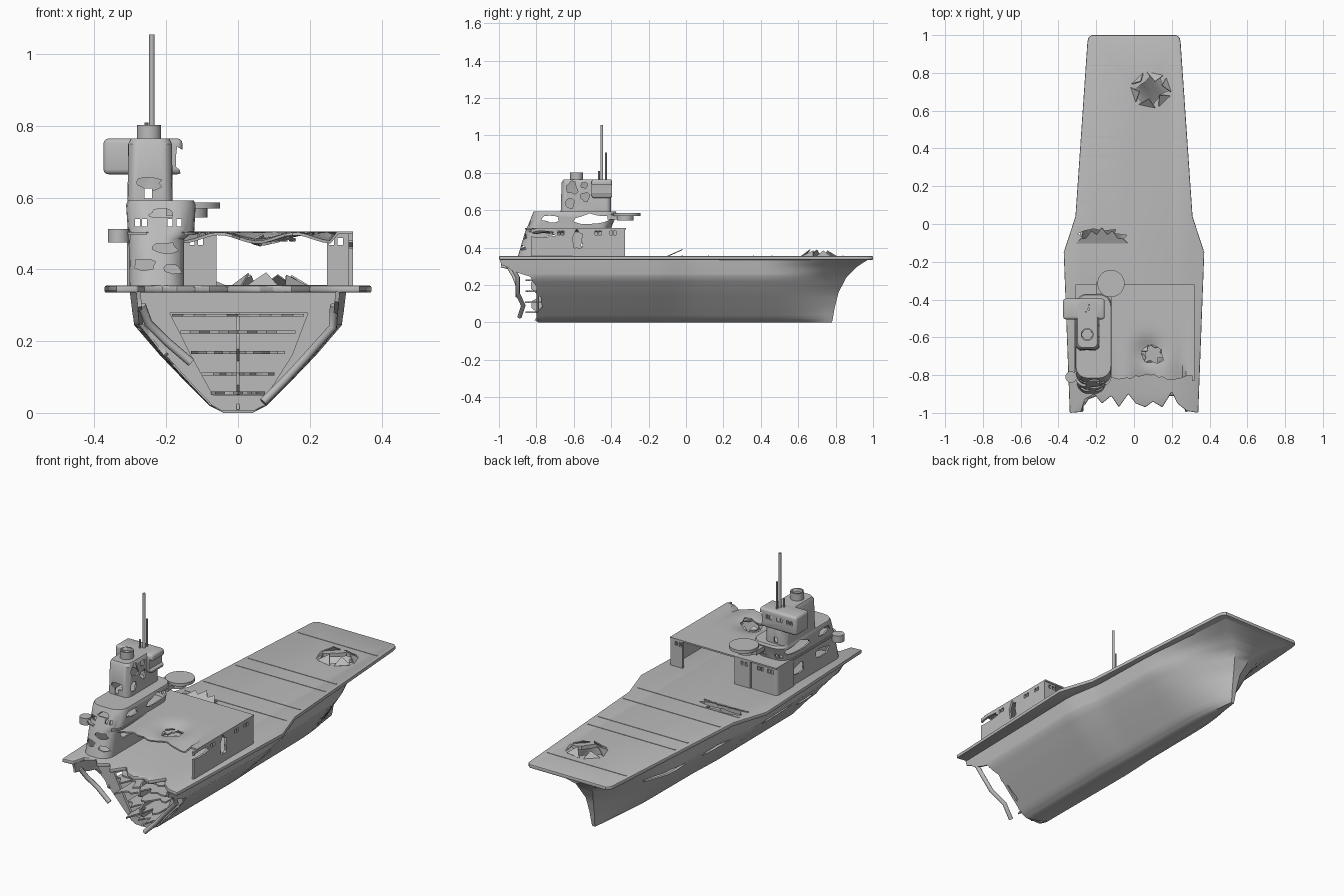
import bpy, bmesh, math, random

random.seed(4)
start = bpy.data.objects.get("Cube")
if start:
    bpy.data.objects.remove(start)

grey = bpy.data.materials.new("weathered grey")
grey.use_nodes = True
GREY = (0.5, 0.5, 0.5, 1)
grey.diffuse_color = GREY
for node in grey.node_tree.nodes:
    if node.type == 'BSDF_PRINCIPLED':
        node.inputs["Base Color"].default_value = GREY
AXES = {'x': lambda a, b, t: (t, a, b),
        'y': lambda a, b, t: (a, t, b),
        'z': lambda a, b, t: (a, b, t)}


def finish(name, bm):
    bmesh.ops.recalc_face_normals(bm, faces=bm.faces)
    mesh = bpy.data.meshes.new(name)
    bm.to_mesh(mesh)
    bm.free()
    ob = bpy.data.objects.new(name, mesh)
    bpy.context.collection.objects.link(ob)
    mesh.materials.append(grey)
    return ob


def activate(ob):
    bpy.ops.object.select_all(action='DESELECT')
    ob.select_set(True)
    bpy.context.view_layer.objects.active = ob


def modify(ob, kind, **props):
    mod = ob.modifiers.new(kind.lower(), kind)
    for key, value in props.items():
        setattr(mod, key, value)
    activate(ob)
    bpy.ops.object.modifier_apply(modifier=mod.name)
    return ob


def smooth(ob, angle=35):
    activate(ob)
    bpy.ops.object.shade_smooth_by_angle(angle=math.radians(angle))


def prism(name, points, t0, t1, axis='z'):
    bm = bmesh.new()
    low, high = ([bm.verts.new(AXES[axis](a, b, t)) for a, b in points] for t in (t0, t1))
    bm.faces.new(low)
    bm.faces.new(high)
    for i in range(len(points)):
        j = (i + 1) % len(points)
        bm.faces.new((low[i], low[j], high[j], high[i]))
    return finish(name, bm)


def box(name, x0, x1, y0, y1, z0, z1):
    return prism(name, [(x0, y0), (x1, y0), (x1, y1), (x0, y1)], z0, z1)


def disc(name, x, y, r, z0, z1, n=24):
    ring = [(x + r * math.cos(math.tau * k / n), y + r * math.sin(math.tau * k / n)) for k in range(n)]
    ob = prism(name, ring, z0, z1)
    smooth(ob)
    return ob


def cut(ob, cutter):
    cutter.hide_render = True
    modify(ob, 'BOOLEAN', operation='DIFFERENCE', solver='EXACT', object=cutter)
    bpy.data.objects.remove(cutter)


# Ragged hole punched along an axis
def rip(ob, axis, a, b, ra, rb, t0, t1, n=11):
    points = []
    for k in range(n):
        ang, r = math.tau * k / n, random.uniform(0.6, 1.15)
        points.append((a + ra * r * math.cos(ang), b + rb * r * math.sin(ang)))
    cut(ob, prism("rip_cutter", points, t0, t1, axis))


# Row of small rectangular windows
def windows(ob, axis, centres, b, t0, t1, w=0.007, h=0.01):
    for a in centres:
        cut(ob, prism("window_cutter", [(a - w, b - h), (a + w, b - h), (a + w, b + h), (a - w, b + h)], t0, t1, axis))


# Torn plates bent up round a hole
def petals(name, x, y, z, rx, ry, count, lift):
    bm = bmesh.new()
    for k in range(count):
        ang, half = math.tau * k / count + .3, 2.6 / count
        tip = (ang + random.uniform(-.2, .2), random.uniform(.5, .75), lift * random.uniform(.4, 1))
        bm.faces.new([bm.verts.new((x + rx * f * math.cos(t), y + ry * f * math.sin(t), z + h))
                      for t, f, h in ((ang - half, 1.05, 0), (ang + half, 1.05, 0), tip)])
    modify(finish(name, bm), 'SOLIDIFY', thickness=0.005)


# Hollow rounded tower lofted through rectangles (x0, x1, y0, y1, z)
def tower(name, rects, r=0.03, thick=0.008):
    bm, rings = bmesh.new(), []
    for x0, x1, y0, y1, z in rects:
        ring = []
        for q, (cx, cy) in enumerate(((x1 - r, y1 - r), (x0 + r, y1 - r), (x0 + r, y0 + r), (x1 - r, y0 + r))):
            for k in range(6):
                t = math.pi / 2 * (q + k / 5)
                ring.append(bm.verts.new((cx + r * math.cos(t), cy + r * math.sin(t), z)))
        rings.append(ring)
    for low, high in zip(rings, rings[1:]):
        for i in range(len(low)):
            j = (i + 1) % len(low)
            bm.faces.new((low[i], low[j], high[j], high[i]))
    bm.faces.new(rings[-1])
    return modify(finish(name, bm), 'SOLIDIFY', thickness=thick, offset=-1)


# Hull: levels of (z, half width, bow y, bow half width, stern y, fullness)
LEVELS = [(0, .04, .78, .008, -.79, 2.2), (.02, .08, .785, .01, -.79, 2.2), (.08, .14, .795, .014, -.8, 2.2),
          (.16, .217, .815, .022, -.8, 2), (.245, .29, .86, .05, -.83, 1.8), (.295, .297, .91, .12, -.985, 1.5),
          (.337, .302, .975, .21, -.995, 1.3)]
BEAM = [(-1, .94), (-.15, 1), (.04, .89), (1, .8)]


def interpolate(table, value):
    for low, high in zip(table, table[1:]):
        if value <= high[0]:
            f = (value - low[0]) / (high[0] - low[0])
            return [p + (q - p) * f for p, q in zip(low, high)]
    return table[-1]


heights = [p[0] + (q[0] - p[0]) * k / 3 for p, q in zip(LEVELS, LEVELS[1:]) for k in range(3)] + [LEVELS[-1][0]]
bm, sides, STEPS = bmesh.new(), {1: [], -1: []}, 38
for side, rows in sides.items():
    for z in heights:
        _, mid, bow, tip, stern, power = interpolate(LEVELS, z)
        row = []
        for i in range(STEPS + 1):
            y = stern + (bow - stern) * i / STEPS
            full = mid * interpolate(BEAM, y)[1]
            half = tip + (full - tip) * (1 - max(0, (y - .4) / (bow - .4)) ** power)
            tear = random.uniform(-.01, .035) if i == 0 and z < .3 else 0
            row.append(bm.verts.new((side * half, y + tear, z)))
        rows.append(row)
    for low, high in zip(rows, rows[1:]):
        for i in range(STEPS):
            bm.faces.new((low[i], low[i + 1], high[i + 1], high[i]))
for i in range(STEPS):
    bm.faces.new((sides[1][0][i], sides[1][0][i + 1], sides[-1][0][i + 1], sides[-1][0][i]))
for j in range(len(heights) - 1):
    bm.faces.new((sides[1][j][-1], sides[1][j + 1][-1], sides[-1][j + 1][-1], sides[-1][j][-1]))
hull = modify(finish("hull", bm), 'SOLIDIFY', thickness=0.012, offset=-1)
for y, z, length in ((.48, .23, .13), (.1, .22, .12), (-.38, .23, .13), (-.68, .18, .07)):
    rip(hull, 'x', y, z, length, .018, -.4, -.1, 15)
smooth(hull, 45)


# Broken stern: open bulkhead, torn floors and centre divider
def section(y0, y1, name):
    half = [(interpolate(LEVELS, z)[1] * .95 - .005, max(z, .006)) for z in heights]
    return prism(name, half + [(-x, z) for x, z in reversed(half)], y0, y1, 'y')


bulkhead = section(-.8, -.785, "stern_bulkhead")
cut(bulkhead, prism("opening_cutter", [(-.19, .278), (.195, .278), (.15, .16), (.08, .05), (-.07, .05), (-.13, .16)], -.9, -.7, 'y'))
section(-.5, -.49, "inner_bulkhead")
for number, z in enumerate((.055, .108, .168, .225, .272)):
    half = .075 + .5 * (z - .055)
    edge = [(-half + 2 * half * k / 12, -.81 - random.uniform(-.03, .05)) for k in range(13)]
    prism("torn_floor_%d" % number, edge + [(half, -.5), (-half, -.5)], z - .004, z + .004)
divider = [(-.8 - random.uniform(-.03, .03), .01 + .27 * k / 8) for k in range(9)]
prism("centre_divider", divider + [(-.5, .28), (-.5, .01)], -.004, .004, 'x')


# Bent ribs hanging from the stern
def rib(name, path):
    curve = bpy.data.curves.new(name, 'CURVE')
    curve.dimensions, curve.bevel_depth, curve.bevel_resolution = '3D', .012, 2
    spline = curve.splines.new('POLY')
    spline.points.add(len(path) - 1)
    for point, co in zip(spline.points, path):
        point.co = (*co, 1)
    curve.use_fill_caps = True
    curve.materials.append(grey)
    bpy.context.collection.objects.link(bpy.data.objects.new(name, curve))


rib("left_hanging_rib", [(.268, -.93, .3), (.265, -.9, .24), (.19, -.9, .155), (.13, -.87, .09), (.07, -.89, .03)])
rib("right_hanging_rib", [(-.268, -.95, .3), (-.25, -.92, .25), (-.2, -.9, .2), (-.13, -.9, .14)])

# Flight deck with torn aft edge and two blast holes
side = [(.34, -1), (.372, -.15), (.31, .04), (.247, .96), (.242, .985), (.225, 1)]
teeth = [(-.28, -.995), (-.26, -.93), (-.21, -.9), (-.17, -.95), (-.12, -.91), (-.08, -.97), (-.03, -.9),
         (.01, -.95), (.06, -.97), (.1, -.94), (.15, -.97), (.2, -.89), (.23, -.95), (.28, -.99)]
deck = prism("flight_deck", side + [(-x, y) for x, y in reversed(side)] + teeth, .335, .355)
modify(deck, 'BEVEL', width=.005, segments=2, limit_method='ANGLE', angle_limit=math.radians(50))
rip(deck, 'z', .09, .71, .09, .08, .3, .4, 12)
rip(deck, 'z', -.17, -.06, .12, .035, .3, .4, 13)
smooth(deck)
petals("bow_blast_plates", .09, .71, .352, .1, .09, 6, .04)
bm, rows = bmesh.new(), []
for k in range(11):
    x, peak = -.31 + .28 * k / 10, math.sin(math.pi * k / 10)
    rise = peak * (1 if k % 2 else .6)
    rows.append((bm.verts.new((x, -.11, .352)), bm.verts.new((x, -.105 + .085 * rise, .354 + .038 * rise))))
for p, q in zip(rows, rows[1:]):
    bm.faces.new((p[0], q[0], q[1], p[1]))
modify(finish("midship_peeled_plate", bm), 'SOLIDIFY', thickness=.005)
for number, (y, half) in enumerate(((.84, .235), (.46, .26), (.36, .265), (.12, .285), (-.02, .3))):
    box("deck_seam_%d" % number, -half, half, y - .003, y + .003, .353, .357)

# Hangar: sagging torn roof, side wall and end posts
bm, NX, NY = bmesh.new(), 30, 18
grid = []
for i in range(NX + 1):
    x, row = -.31 + .63 * i / NX, []
    tear = .012 * math.sin(x * 23) + random.uniform(-.006, .006)
    for j in range(NY + 1):
        near = 1 - j / NY
        y = -.32 - .49 * near + (tear if j == 0 else 0)
        sag = .026 * near ** 4 * (.55 + .45 * math.sin(x * 30)) * (abs(x) < .27)
        dent = .03 * math.exp(-((x - .08) ** 2 + (y + .67) ** 2) / .004)
        row.append(bm.verts.new((x, y, .502 - sag - dent)))
    grid.append(row)
for p, q in zip(grid, grid[1:]):
    for j in range(NY):
        bm.faces.new((p[j], q[j], q[j + 1], p[j + 1]))
roof = modify(finish("hangar_roof", bm), 'SOLIDIFY', thickness=.008, offset=0)
rip(roof, 'z', .1, -.69, .06, .05, .4, .6)
smooth(roof)
petals("roof_blast_plates", .1, -.69, .482, .06, .05, 6, .015)
wall = box("hangar_wall", .308, .32, -.83, -.325, .35, .5)
rip(wall, 'x', -.58, .44, .03, .06, .2, .4)
rip(wall, 'x', -.78, .475, .09, .018, .2, .4)
windows(wall, 'x', (-.68, -.66, -.48, -.46, -.4, -.38), .478, .2, .4)
for name, x0, x1 in (("left_hangar_post", .248, .318), ("right_hangar_post", -.152, -.06)):
    post = box(name, x0, x1, -.337, -.325, .35, .5)
    mid = (x0 + x1) / 2 - .01
    windows(post, 'y', (mid - .012, mid + .012), .478, -.4, -.3)

# Island: forward block, main tier and bridge, all holed
block = tower("island_forward_block", [(-.31, -.15, -.48, -.328, .35), (-.31, -.15, -.48, -.328, .5)], .015)
windows(block, 'y', (-.28, -.26, -.22, -.2), .475, -.36, -.3)
tier = tower("island_main_tier", [(-.302, -.15, -.9, -.4, .35), (-.305, -.15, -.86, -.4, .485), (-.307, -.122, -.85, -.4, .505),
                                 (-.312, -.118, -.82, -.37, .58), (-.307, -.123, -.815, -.375, .592)], .06)
for y, z, ra, rb in ((-.72, .553, .05, .02), (-.5, .55, .1, .03), (-.72, .44, .06, .03), (-.52, .43, .06, .025)):
    rip(tier, 'x', y, z, ra, rb, -.4, -.05)
for x, z, ra, rb in ((-.18, .4, .025, .017), (-.26, .41, .035, .02), (-.2, .46, .04, .014), (-.215, .555, .035, .016)):
    rip(tier, 'y', x, z, ra, rb, -1, -.7)
windows(tier, 'y', (-.28, -.26, -.19, -.165), .53, -.95, -.3)
smooth(tier)
ledge = tower("island_ledge", [(-.314, -.118, -.862, -.395, .496), (-.314, -.118, -.862, -.395, .504)], .06, .004)
rip(ledge, 'z', -.2, -.86, .07, .03, .4, .6)
bridge = tower("bridge", [(-.308, -.182, -.67, -.4, .588), (-.306, -.184, -.665, -.4, .75), (-.298, -.192, -.655, -.41, .765)])
for y, z, r in ((-.61, .72, .035), (-.54, .67, .025), (-.545, .735, .018), (-.62, .635, .025)):
    rip(bridge, 'x', y, z, r, r, -.25, -.1)
rip(bridge, 'y', -.25, .64, .045, .018, -.7, -.62)
windows(bridge, 'y', (-.25,), .612, -.75, -.3, .01, .014)
smooth(bridge)
cabin = modify(box("cross_cabin", -.375, -.155, -.505, -.395, .665, .765), 'BEVEL', width=.014, segments=3)
rip(cabin, 'y', -.15, .7, .025, .06, -.6, -.3, 13)
windows(cabin, 'y', (-.345, -.325, -.285, -.265, -.225, -.205), .725, -.41, -.38)
smooth(cabin)

# Funnel, masts, side pod and lookout platform
funnel = disc("funnel", -.248, -.585, .034, .76, .803)
cut(funnel, disc("funnel_cutter", -.248, -.585, .027, .785, .82))
disc("main_mast", -.24, -.45, .0075, .75, 1.055, 12)
disc("short_mast", -.238, -.428, .005, .75, .91, 10)
disc("third_mast", -.255, -.465, .005, .75, .81, 10)
disc("side_pod", -.333, -.81, .03, .475, .512)
box("pod_bracket", -.33, -.29, -.82, -.8, .482, .505)
disc("lookout_platform", -.122, -.315, .072, .57, .586, 32)
disc("lookout_support", -.13, -.325, .045, .545, .572)
box("lookout_arm", -.2, -.12, -.42, -.31, .55, .575)
